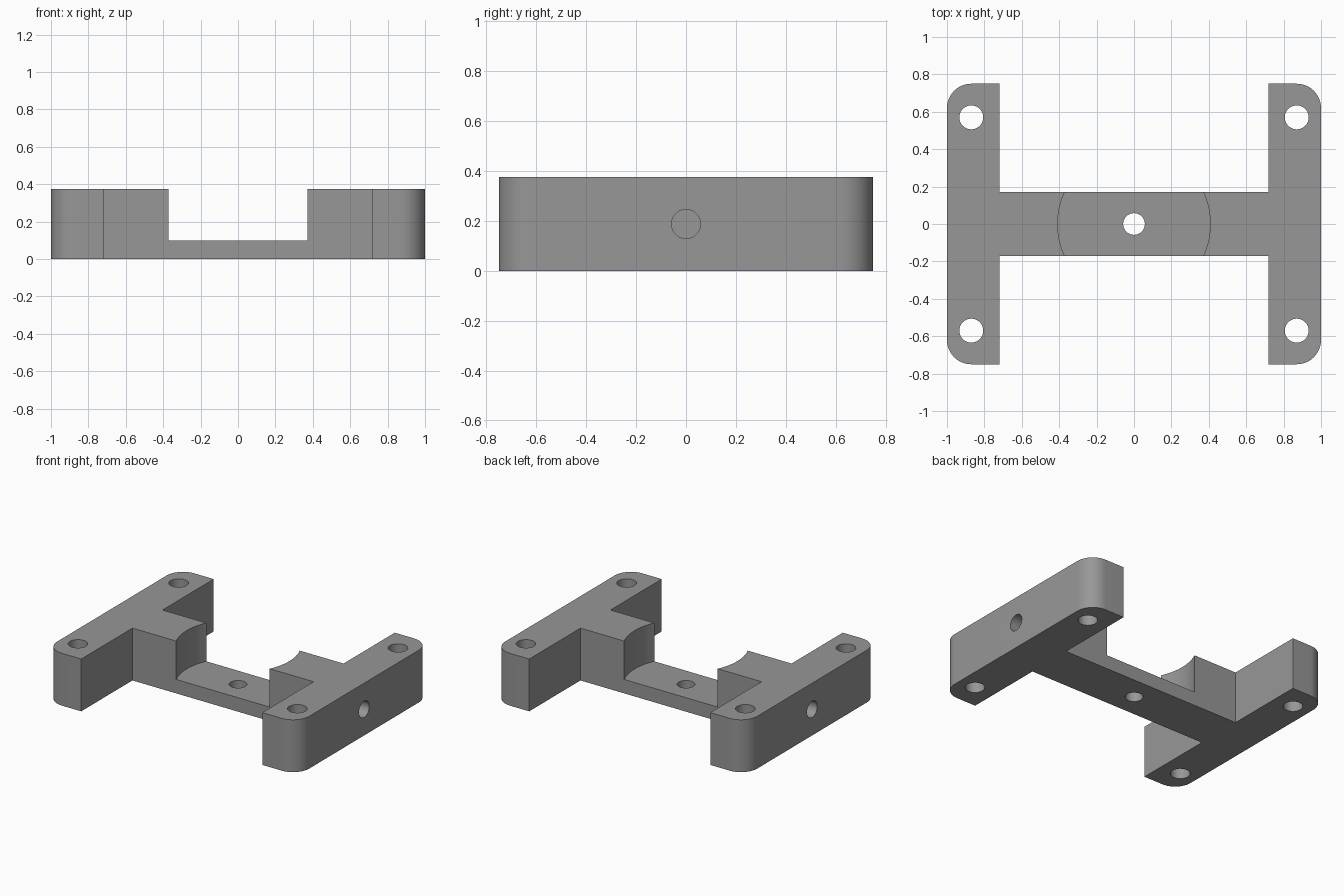
import bpy, bmesh, math

if "Cube" in bpy.data.objects:
    bpy.data.objects.remove(bpy.data.objects["Cube"])

HEIGHT, FLOOR = 0.375, 0.1
BAR_IN, BAR_Y, WEB_Y, CORNER = 0.718, 0.75, 0.17, 0.13

grey = bpy.data.materials.new("mid grey")
grey.diffuse_color = (0.31, 0.31, 0.31, 1)
grey.use_nodes = True
grey.node_tree.nodes["Principled BSDF"].inputs["Base Color"].default_value = grey.diffuse_color

# One quadrant of the H outline, from the web to the rounded outer corner
quadrant = [(BAR_IN, WEB_Y), (BAR_IN, BAR_Y)]
for i in range(13):
    a = math.pi / 2 * (1 - i / 12)
    quadrant.append((1 - CORNER + CORNER * math.cos(a),
                     BAR_Y - CORNER + CORNER * math.sin(a)))
right = quadrant + [(x, -y) for x, y in reversed(quadrant)]
outline = right + [(-x, -y) for x, y in right]

# H-shaped body, extruded upwards
bm = bmesh.new()
base = bm.faces.new([bm.verts.new((x, y, 0)) for x, y in outline])
top = bmesh.ops.extrude_face_region(bm, geom=[base])["geom"]
bmesh.ops.translate(bm, vec=(0, 0, HEIGHT),
                    verts=[v for v in top if isinstance(v, bmesh.types.BMVert)])
bmesh.ops.recalc_face_normals(bm, faces=bm.faces)
mesh = bpy.data.meshes.new("mounting_bracket")
bm.to_mesh(mesh)
bm.free()
body = bpy.data.objects.new("mounting_bracket", mesh)
bpy.context.collection.objects.link(body)
mesh.materials.append(grey)


def drill(name, radius, depth, location, rotation=(0, 0, 0), sides=40):
    """Cut a round hole centred on location."""
    bpy.ops.mesh.primitive_cylinder_add(vertices=sides, radius=radius, depth=depth,
                                        location=location, rotation=rotation)
    cutter = bpy.context.object
    cutter.name = name
    cutter.data.materials.append(grey)
    mod = body.modifiers.new(name, "BOOLEAN")
    mod.operation, mod.solver, mod.object = "DIFFERENCE", "EXACT", cutter
    bpy.context.view_layer.objects.active = body
    bpy.ops.object.modifier_apply(modifier=mod.name)
    bpy.data.objects.remove(cutter)


# Round pocket in the middle and the hole through its floor
drill("pocket", 0.408, 1, (0, 0, FLOOR + 0.5), sides=96)
drill("centre_hole", 0.058, 1, (0, 0, 0))

# Corner bolt holes and blind holes in the outer sides
for sx in (-1, 1):
    for sy in (-1, 1):
        drill("bolt_hole", 0.064, 1, (sx * 0.87, sy * 0.57, 0.2))
    drill("side_hole", 0.058, 0.7, (sx, 0, HEIGHT / 2), (0, math.pi / 2, 0))

# Smooth the curved walls, keep the edges sharp
bpy.ops.object.select_all(action="DESELECT")
body.select_set(True)
bpy.context.view_layer.objects.active = body
bpy.ops.object.shade_smooth_by_angle(angle=math.radians(30))
